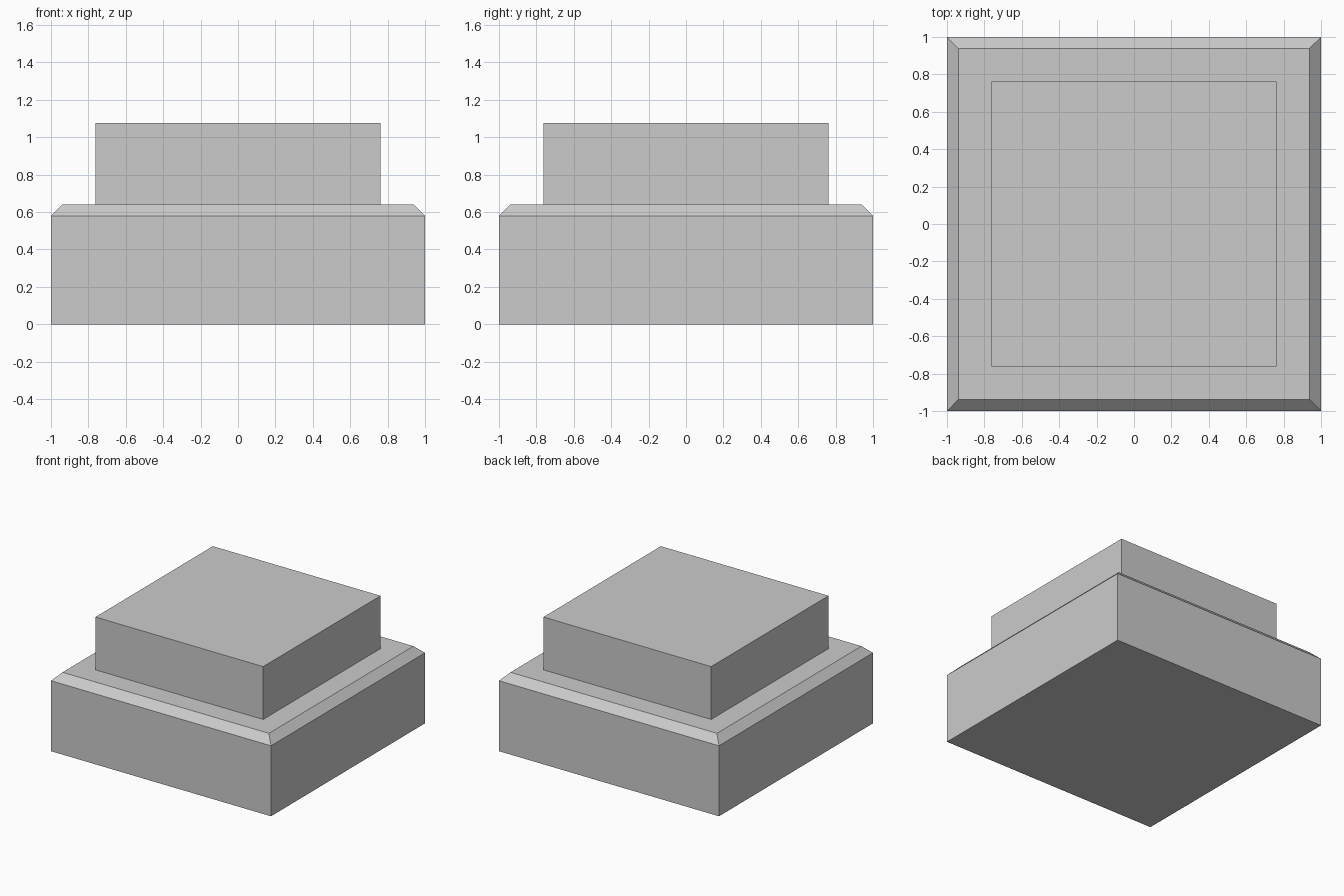
import bpy

if "Cube" in bpy.data.objects:
    bpy.data.objects.remove(bpy.data.objects["Cube"])


def square_stack(name, levels):
    """Closed square solid from (half_width, z) levels, bottom to top."""
    verts, faces = [], []
    for h, z in levels:
        verts += [(-h, -h, z), (h, -h, z), (h, h, z), (-h, h, z)]
    for k in range(len(levels) - 1):
        a = 4 * k
        for i in range(4):
            j = (i + 1) % 4
            faces.append((a + i, a + j, a + 4 + j, a + 4 + i))
    faces.append((3, 2, 1, 0))
    t = 4 * (len(levels) - 1)
    faces.append((t, t + 1, t + 2, t + 3))
    mesh = bpy.data.meshes.new(name)
    mesh.from_pydata(verts, [], faces)
    mesh.update()
    obj = bpy.data.objects.new(name, mesh)
    bpy.context.collection.objects.link(obj)
    return obj


# Base block with chamfered rim, flat ledge and straight upper block as one solid
square_stack("stepped_pedestal", [
    (1.0, 0.0), (1.0, 0.579),      # base walls
    (0.938, 0.641),                # chamfer
    (0.762, 0.641),                # ledge
    (0.762, 1.075),                # upper block
])
